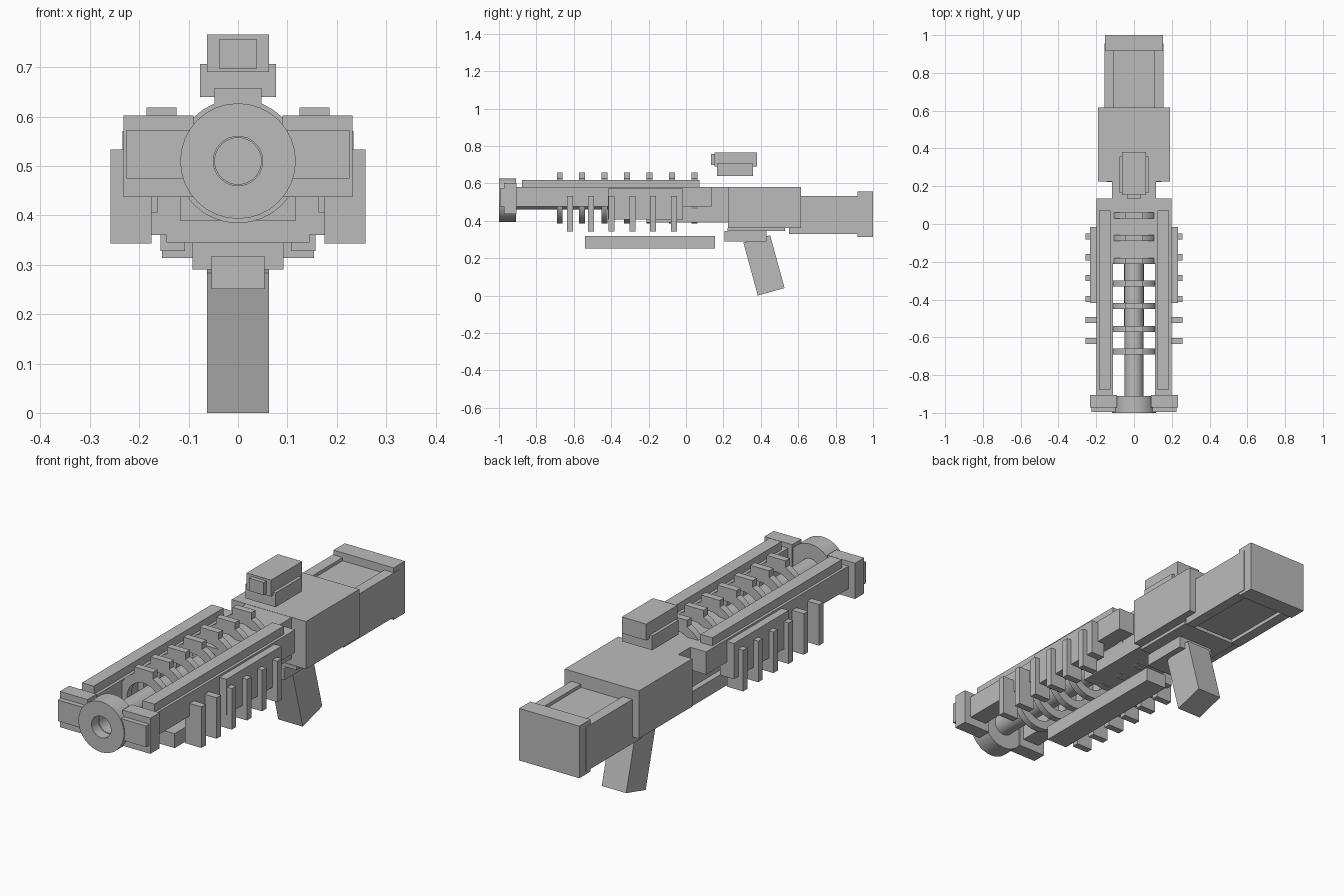
import bpy, bmesh, math

default = bpy.data.objects.get("Cube")
if default:
    bpy.data.objects.remove(default, do_unlink=True)

grey = bpy.data.materials.new("plain_grey")
grey.use_nodes = True
COLOUR = (0.5, 0.5, 0.5, 1)
grey.diffuse_color = COLOUR
grey.node_tree.nodes["Principled BSDF"].inputs["Base Color"].default_value = COLOUR

AXIS_Z = 0.51  # height of the barrel axis


def finish(name, bm):
    bmesh.ops.recalc_face_normals(bm, faces=bm.faces)
    mesh = bpy.data.meshes.new(name)
    bm.to_mesh(mesh)
    bm.free()
    mesh.materials.append(grey)
    obj = bpy.data.objects.new(name, mesh)
    bpy.context.collection.objects.link(obj)
    return obj


def box(name, x, y, z):
    """Box from (min, max) ranges."""
    bm = bmesh.new()
    bmesh.ops.create_cube(bm, size=1)
    for v in bm.verts:
        v.co = [r[0] + (c + 0.5) * (r[1] - r[0]) for c, r in zip(v.co, (x, y, z))]
    return finish(name, bm)


def centred(name, half, y, z):
    return box(name, (-half, half), y, z)


def pair(name, x, y, z):
    """Matching boxes on the left (+x) and right (-x)."""
    box("left_" + name, x, y, z)
    box("right_" + name, (-x[1], -x[0]), y, z)


def tube(name, inner, outer, y, sides=32):
    """Hollow cylinder along y, spun from a rectangular section."""
    bm = bmesh.new()
    section = [(inner, y[0]), (outer, y[0]), (outer, y[1]), (inner, y[1])]
    rings = []
    for i in range(sides):
        a = 2 * math.pi * i / sides
        rings.append([bm.verts.new((r * math.cos(a), d, AXIS_Z + r * math.sin(a)))
                      for r, d in section])
    for i in range(sides):
        p, q = rings[i], rings[(i + 1) % sides]
        for j in range(4):
            k = (j + 1) % 4
            bm.faces.new((p[j], p[k], q[k], q[j]))
    obj = finish(name, bm)
    bpy.ops.object.select_all(action="DESELECT")
    obj.select_set(True)
    bpy.context.view_layer.objects.active = obj
    bpy.ops.object.shade_smooth_by_angle()
    return obj


def side_profile(name, half, points):
    """Extrude a (y, z) outline across x."""
    bm = bmesh.new()
    face = bm.faces.new([bm.verts.new((-half, y, z)) for y, z in points])
    new = bmesh.ops.extrude_face_region(bm, geom=[face])["geom"]
    verts = [g for g in new if isinstance(g, bmesh.types.BMVert)]
    bmesh.ops.translate(bm, verts=verts, vec=(2 * half, 0, 0))
    return finish(name, bm)


# Muzzle
tube("muzzle_ring", 0.05, 0.117, (-1, -0.91))
pair("muzzle_block", (0.09, 0.232), (-0.972, -0.905), (0.437, 0.602))
pair("muzzle_plate", (0.09, 0.226), (-0.995, -0.97), (0.475, 0.573))

# Barrel with its cooling rings
tube("barrel", 0.047, 0.05, (-0.95, -0.2))
for i in range(7):
    y = -0.675 + 0.12 * i
    span = (y - 0.016, y + 0.016)
    tube("cooling_ring_%d" % (i + 1), 0.085, 0.126, span)
    centred("ring_tab_%d" % (i + 1), 0.048, span, (0.61, 0.658))

# Side rails, side plates and fins
pair("side_rail", (0.111, 0.198), (-0.91, 0.135), (0.475, 0.58))
pair("top_strip", (0.125, 0.185), (-0.876, 0.072), (0.58, 0.618))
pair("side_plate", (0.163, 0.234), (-0.418, -0.016), (0.406, 0.571))
for i in range(6):
    y = -0.62 + 0.111 * i
    pair("fin_%d" % (i + 1), (0.175, 0.258), (y - 0.016, y + 0.016), (0.343, 0.533))

# Receiver and body
centred("receiver", 0.117, (-0.21, 0.24), (0.39, 0.58))
centred("body", 0.19, (0.225, 0.616), (0.36, 0.581))
centred("body_underplate", 0.145, (0.222, 0.53), (0.345, 0.362))

# Stock
centred("stock_core", 0.12, (0.55, 0.96), (0.345, 0.518))
pair("stock_side", (0.107, 0.157), (0.55, 0.955), (0.328, 0.533))
centred("butt_block", 0.154, (0.918, 1), (0.314, 0.555))

# Grip and lower bar
centred("grip_mount", 0.092, (0.206, 0.43), (0.29, 0.345))
side_profile("grip", 0.0625, [(0.307, 0.283), (0.45, 0.322), (0.527, 0.04), (0.384, 0)])
centred("lower_bar", 0.054, (-0.54, 0.155), (0.251, 0.318))

# Sight
centred("sight_body", 0.0625, (0.153, 0.38), (0.69, 0.766))
centred("sight_base", 0.077, (0.165, 0.357), (0.64, 0.706))
centred("sight_lens", 0.038, (0.134, 0.16), (0.697, 0.756))
